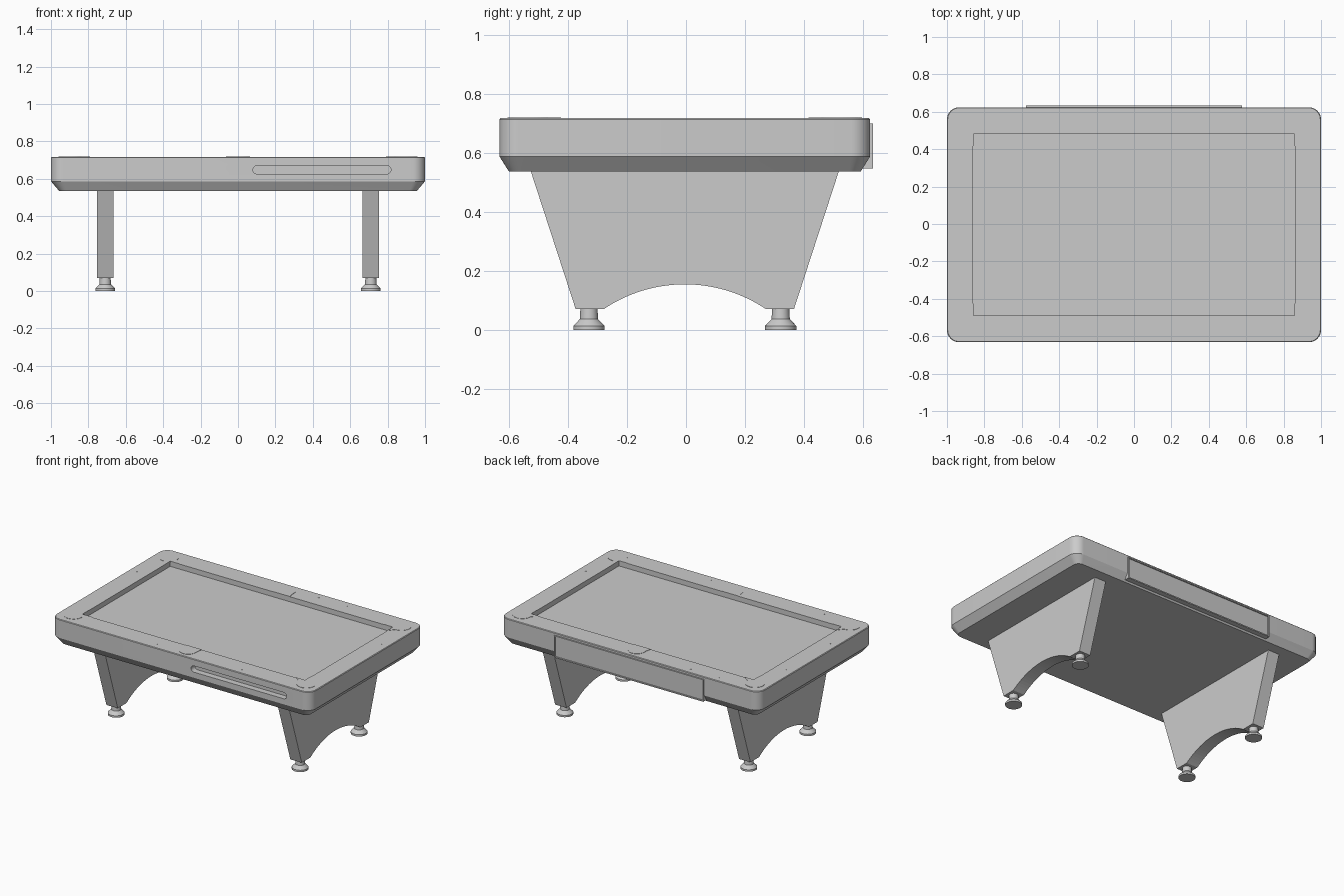
import bpy, bmesh, math

if "Cube" in bpy.data.objects:
    bpy.data.objects.remove(bpy.data.objects["Cube"])

CY = -0.004          # table centre in y (the back panel adds a little depth)
TOP, BED = 0.717, 0.682


def finish(name, bm, smooth=False):
    bmesh.ops.recalc_face_normals(bm, faces=bm.faces[:])
    me = bpy.data.meshes.new(name)
    bm.to_mesh(me)
    bm.free()
    ob = bpy.data.objects.new(name, me)
    bpy.context.collection.objects.link(ob)
    if smooth:
        shade(ob)
    return ob


def activate(ob):
    bpy.ops.object.select_all(action='DESELECT')
    ob.select_set(True)
    bpy.context.view_layer.objects.active = ob


def shade(ob):
    activate(ob)
    bpy.ops.object.shade_smooth_by_angle(angle=math.radians(30))


def loft(name, loops, smooth=False):
    """Closed solid through equal-length loops of 3D points."""
    bm = bmesh.new()
    rings = [[bm.verts.new(p) for p in loop] for loop in loops]
    n = len(rings[0])
    for a, b in zip(rings, rings[1:]):
        for i in range(n):
            j = (i + 1) % n
            bm.faces.new((a[i], a[j], b[j], b[i]))
    bm.faces.new(rings[0])
    bm.faces.new(rings[-1])
    return finish(name, bm, smooth)


def box(name, x0, x1, y0, y1, z0, z1):
    pts = [(x0, y0), (x1, y0), (x1, y1), (x0, y1)]
    return loft(name, [[(x, y, z) for x, y in pts] for z in (z0, z1)])


def arc(cx, cy, r, a0, a1, n):
    return [(cx + r * math.cos(math.radians(a0 + (a1 - a0) * i / n)),
             cy + r * math.sin(math.radians(a0 + (a1 - a0) * i / n))) for i in range(n + 1)]


def rounded(hx, hy, r, n=10):
    pts = []
    for k, (sx, sy) in enumerate([(1, 1), (-1, 1), (-1, -1), (1, -1)]):
        pts += arc(sx * (hx - r), sy * (hy - r), r, 90 * k, 90 * k + 90, n)
    return pts


def cut(ob, cutter):
    m = ob.modifiers.new("cut", 'BOOLEAN')
    m.operation, m.solver, m.object = 'DIFFERENCE', 'EXACT', cutter
    activate(ob)
    bpy.ops.object.modifier_apply(modifier=m.name)
    bpy.data.objects.remove(cutter)


# table body: rounded slab with chamfered underside
sections = [(0.957, 0.596, 0.04, 0.536), (1, 0.628, 0.065, 0.587),
            (1, 0.628, 0.065, TOP - 0.004), (0.996, 0.624, 0.061, TOP)]
body = loft("table_body", [[(x, y + CY, z) for x, y in rounded(hx, hy, r)]
                           for hx, hy, r, z in sections])
cut(body, box("bed_cutter", -0.86, 0.86, CY - 0.485, CY + 0.485, 0.665, 0.8))

# ball return slot in the front
slot = arc(0.796, 0.648, 0.022, -90, 90, 10) + arc(0.102, 0.648, 0.022, 90, 270, 10)
cut(body, loft("slot_cutter", [[(x, y, z) for x, z in slot] for y in (-0.7, -0.59)]))
shade(body)

# playing bed
box("playing_bed", -0.865, 0.865, CY - 0.49, CY + 0.49, 0.655, BED)

# pocket plates, nearly flush with the rail tops
corner = arc(0.898, 0.525, 0.062, -95, 185, 24) + [(0.79, 0.484), (0.859, 0.484), (0.859, 0.42)]
side = arc(0, 0.545, 0.056, 0, 180, 20) + [(-0.057, 0.52), (-0.064, 0.484),
                                           (0.064, 0.484), (0.057, 0.52)]


def plate(name, pts, sx, sy):
    loft(name, [[(sx * x, sy * y + CY, z) for x, y in pts] for z in (0.711, TOP + 0.002)])


for sy in (-1, 1):
    plate("side_pocket", side, 1, sy)
    for sx in (-1, 1):
        plate("corner_pocket", corner, sx, sy)

# rail sight dots
dots = [(x * s, y) for x in (0.22, 0.44, 0.66) for s in (-1, 1) for y in (-0.58, 0.58)]
dots += [(x, y) for x in (-0.945, 0.945) for y in (-0.24, 0, 0.24)]
for x, y in dots:
    ring = arc(x, y + CY, 0.005, 0, 330, 11)
    loft("rail_sight", [[(px, py, z) for px, py in ring] for z in (0.714, TOP + 0.0005)])

# back panel: thin board with a raised rim
panel = box("back_panel", -0.577, 0.577, 0.59, 0.634, 0.547, 0.70)
cut(panel, box("panel_cutter", -0.569, 0.569, 0.627, 0.7, 0.555, 0.692))

# tapered legs with arched cut-out
arch = [p for p in arc(0, 0.154 - 0.492, 0.492, 56, 124, 28)]
leg = [(-0.37, 0.07), (-0.522, 0.537), (0.522, 0.537), (0.37, 0.07)] + arch
for sx in (-1, 1):
    loft("leg", [[(sx * x, y + CY, z) for y, z in leg] for x in (0.666, 0.754)])

# flared feet
foot = [(0.053, 0), (0.053, 0.013), (0.031, 0.036), (0.029, 0.072)]
for sx in (-1, 1):
    for sy in (-1, 1):
        loft("foot", [[(x, y, z) for x, y in arc(sx * 0.71, sy * 0.325 + CY, r, 0, 348.75, 31)]
                      for r, z in foot], True)
